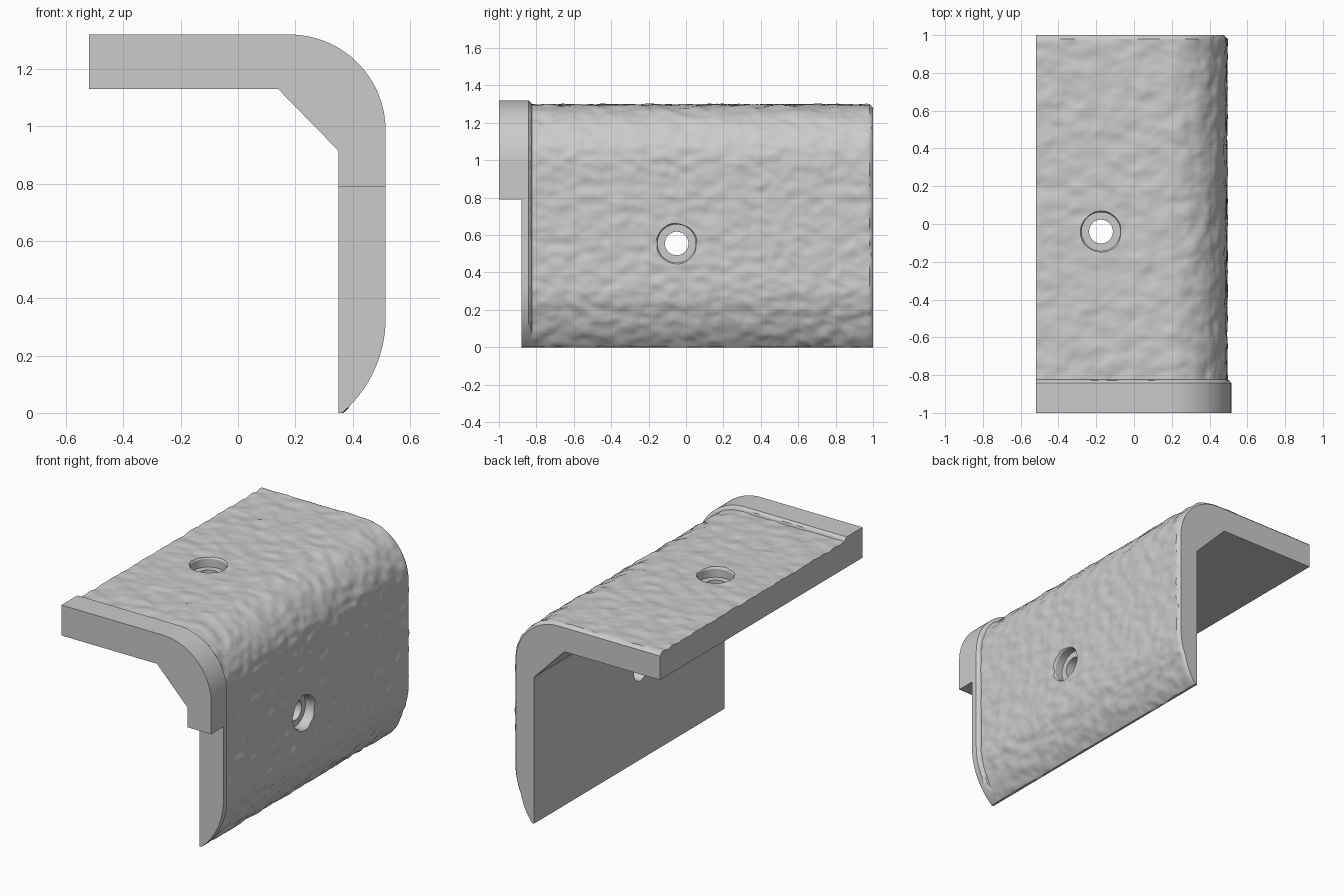
import bpy, bmesh
from math import sin, cos, pi, radians
from mathutils import Vector, Matrix, noise

cube = bpy.data.objects.get("Cube")
if cube:
    bpy.data.objects.remove(cube, do_unlink=True)

grey = bpy.data.materials.new("plain grey")
grey.use_nodes = True
COLOUR = (0.6, 0.6, 0.6, 1)
grey.diffuse_color = COLOUR
grey.node_tree.nodes["Principled BSDF"].inputs["Base Color"].default_value = COLOUR


def loft(name, rings):
    """Closed solid skinned through rings with equal point counts."""
    bm = bmesh.new()
    rows = [[bm.verts.new(p) for p in ring] for ring in rings]
    n = len(rows[0])
    for a, b in zip(rows, rows[1:]):
        for i in range(n):
            j = (i + 1) % n
            bm.faces.new((a[i], a[j], b[j], b[i]))
    bm.faces.new(rows[0])
    bm.faces.new(rows[-1])
    bmesh.ops.recalc_face_normals(bm, faces=bm.faces)
    mesh = bpy.data.meshes.new(name)
    bm.to_mesh(mesh)
    bm.free()
    mesh.materials.append(grey)
    obj = bpy.data.objects.new(name, mesh)
    bpy.context.collection.objects.link(obj)
    return obj


def smooth(obj):
    bpy.ops.object.select_all(action="DESELECT")
    obj.select_set(True)
    bpy.context.view_layer.objects.active = obj
    bpy.ops.object.shade_smooth_by_angle(angle=radians(30))


# Outer edge of the section as (point, outward normal), top left to bottom
LEFT, RIGHT, TOP, WALL = -0.52, 0.515, 1.32, 0.35
R_TOP, R_LOW, Z_LOW = 0.335, 0.435, 0.33
outer = []


def line(a, b, normal, n):
    for i in range(n):
        outer.append((Vector(a).lerp(Vector(b), i / n), Vector(normal)))


def arc(centre, r, start, end, n):
    for i in range(n + 1):
        t = start + (end - start) * i / n
        d = Vector((cos(t), sin(t)))
        outer.append((Vector(centre) + d * r, d))


line((LEFT, TOP), (RIGHT - R_TOP, TOP), (0, 1), 44)
arc((RIGHT - R_TOP, TOP - R_TOP), R_TOP, pi / 2, 0, 32)
outer.pop()
line((RIGHT, TOP - R_TOP), (RIGHT, Z_LOW), (1, 0), 42)
arc((RIGHT - R_LOW, Z_LOW), R_LOW, 0, -radians(49.3), 26)
inner = [(WALL, 0), (WALL, 0.915), (0.14, 1.13), (LEFT, 1.13)]


def section(y, inset, rough):
    """Section ring with its outer skin inset and hammered."""
    ring = []
    for p, n in outer:
        taper = min(1, max(0, p.y) / 0.15)
        bump = noise.noise(Vector((p.x * 10, y * 13, p.y * 19)))
        bump += 0.4 * noise.noise(Vector((p.x * 25, y * 30, p.y * 40)))
        q = p + n * (rough * 0.009 * bump - inset * taper)
        ring.append((max(q.x, LEFT), y, max(q.y, 0)))
    return ring + [(x, y, z) for x, z in inner]


# Angled body: smooth front lip, hammered skin, chamfered back end
STEPS = 124
rings = [section(-0.88, 0, 0), section(-0.842, 0, 0), section(-0.828, 0.012, 0)]
rings += [section(-0.824 + 1.804 * i / STEPS, 0.024, 1) for i in range(STEPS + 1)]
rings += [section(0.99, 0.03, 0), section(1, 0.04, 0)]
body = loft("hammered_angle_body", rings)

# Front cap over the upper part of the section
CUT = 0.79
edge = [(p.x, p.y) for p, n in outer if p.y > CUT + 0.005]
edge += [(RIGHT, CUT), (WALL, CUT)] + inner[1:]
cap = loft("front_cap", [[(x, y, z) for x, z in edge] for y in (-1, -0.88)])

# Counterbored screw holes: (distance along the axis, radius)
BORE = [(-0.3, 0.063), (-0.085, 0.063), (-0.085, 0.102), (-0.034, 0.102),
        (-0.022, 0.11), (0.1, 0.11)]


def cut_hole(name, place):
    turns = [2 * pi * i / 48 for i in range(48)]
    cutter = loft(name, [[place @ Vector((r * cos(t), r * sin(t), h)) for t in turns]
                         for h, r in BORE])
    cutter.hide_render = True
    mod = body.modifiers.new(name, "BOOLEAN")
    mod.operation = "DIFFERENCE"
    mod.solver = "EXACT"
    mod.object = cutter
    bpy.context.view_layer.objects.active = body
    bpy.ops.object.modifier_apply(modifier=name)
    bpy.data.objects.remove(cutter, do_unlink=True)


cut_hole("top_hole", Matrix.Translation((-0.175, -0.04, TOP)))
cut_hole("side_hole", Matrix.Translation((RIGHT, -0.05, 0.555)) @ Matrix.Rotation(pi / 2, 4, "Y"))

smooth(body)
smooth(cap)
